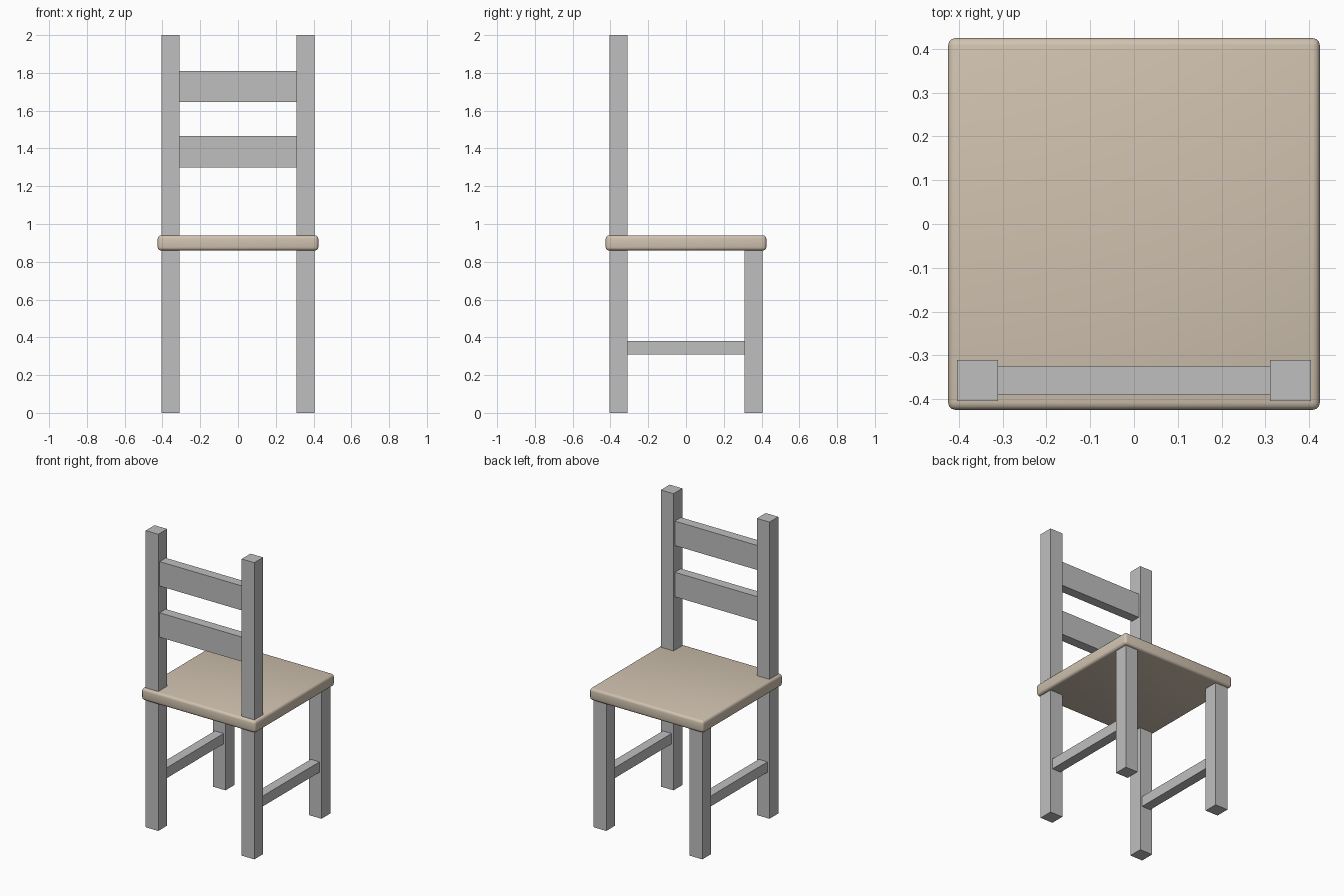
import bpy

if "Cube" in bpy.data.objects:
    bpy.data.objects.remove(bpy.data.objects["Cube"])


def material(name, rgb):
    m = bpy.data.materials.new(name)
    m.diffuse_color = (*rgb, 1.0)
    m.use_nodes = True
    m.node_tree.nodes["Principled BSDF"].inputs["Base Color"].default_value = m.diffuse_color
    return m


frame_grey = material("frame_grey", (0.52, 0.52, 0.52))
seat_tan = material("seat_tan", (0.63, 0.54, 0.43))


def box(name, x, y, z, mat):
    """Box spanning the (min, max) pair on each axis."""
    spans = (x, y, z)
    bpy.ops.mesh.primitive_cube_add(size=1, location=[(a + b) / 2 for a, b in spans])
    ob = bpy.context.object
    ob.name = name
    ob.scale = [b - a for a, b in spans]
    bpy.ops.object.transform_apply(location=False, rotation=False, scale=True)
    ob.data.materials.append(mat)
    return ob


OUT, IN = 0.405, 0.311          # outer and inner faces of the legs
RAIL_OUT, RAIL_IN = 0.39, 0.325  # faces of the slats and stretchers
SEAT_Z = (0.86, 0.94)


def side_span(side, a, b):
    return tuple(sorted((side * a, side * b)))


# Legs and side stretchers
for side, label in ((-1, "left"), (1, "right")):
    leg_x = side_span(side, IN, OUT)
    box(f"back_post_{label}", leg_x, (-OUT, -IN), (0, 2), frame_grey)
    box(f"front_leg_{label}", leg_x, (IN, OUT), (0, SEAT_Z[0]), frame_grey)
    box(f"stretcher_{label}", side_span(side, RAIL_IN, RAIL_OUT), (-IN, IN),
        (0.31, 0.38), frame_grey)

# Backrest slats
for label, z in (("lower", (1.30, 1.465)), ("upper", (1.645, 1.81))):
    box(f"back_slat_{label}", (-IN, IN), (-RAIL_OUT, -RAIL_IN), z, frame_grey)

# Seat board with softly rounded edges
seat = box("seat", (-0.425, 0.425), (-0.425, 0.425), SEAT_Z, seat_tan)
bevel = seat.modifiers.new("rounded_edges", 'BEVEL')
bevel.width = 0.017
bevel.segments = 3
bpy.ops.object.shade_smooth()
